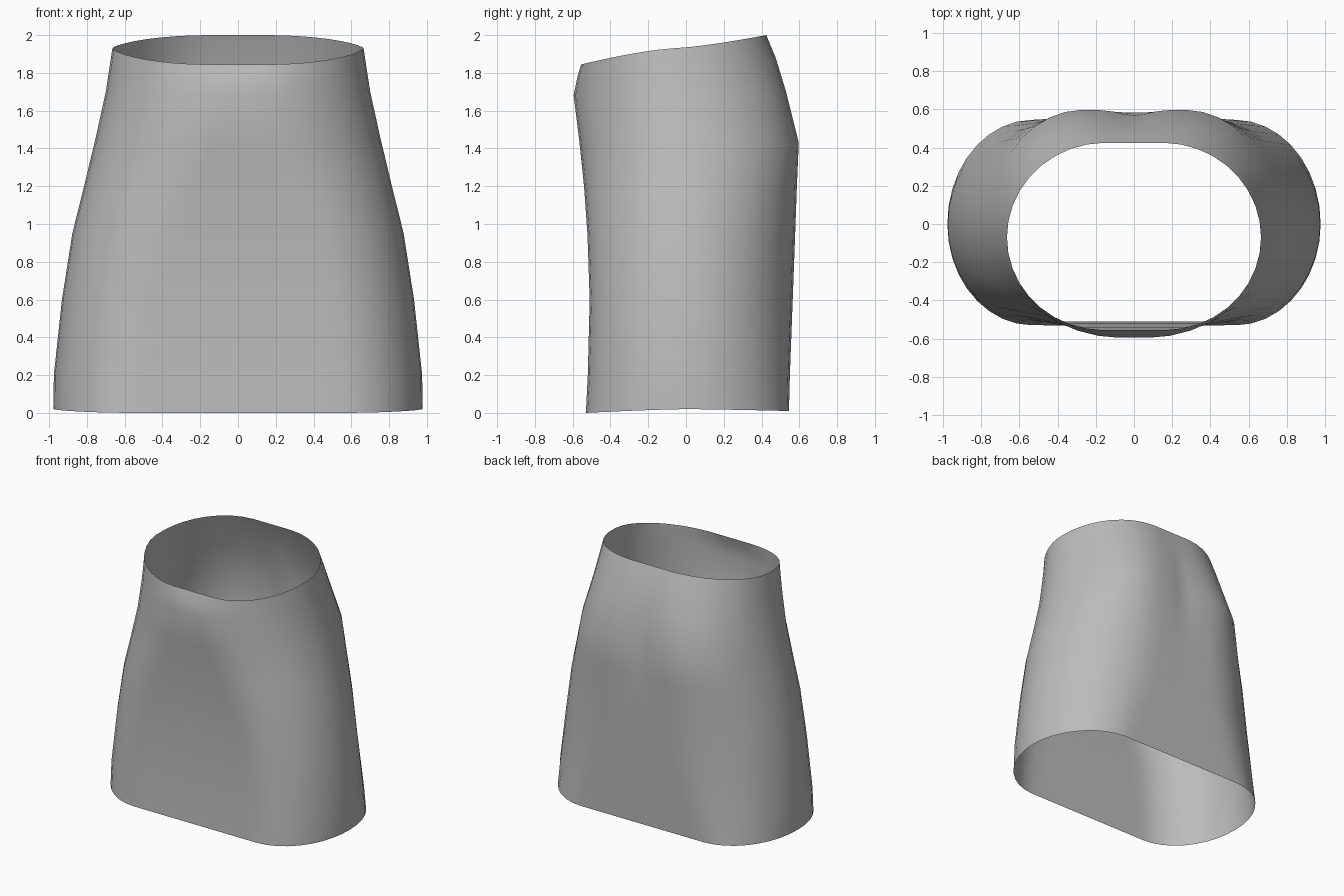
import bpy
import bmesh
from math import cos, sin, exp, pi

cube = bpy.data.objects.get("Cube")
if cube:
    bpy.data.objects.remove(cube, do_unlink=True)

# Grey cloth
cloth = bpy.data.materials.new("grey cloth")
cloth.use_nodes = True
colour = (0.5, 0.5, 0.5, 1)
cloth.diffuse_color = colour
cloth.node_tree.nodes["Principled BSDF"].inputs["Base Color"].default_value = colour

# Rings from hem to waist: front z, side z, back z, half width,
# front y, back y, centre y, flat half width at front and at back
RINGS = [
    (0, .02, .01, .977, -.53, .545, 0, .53, .53),
    (.2, .2, .2, .975, -.52, .55, 0, .52, .44),
    (.6, .6, .6, .932, -.51, .565, 0, .47, .3),
    (.95, .95, .95, .877, -.522, .578, 0, .38, .26),
    (1.2, 1.2, 1.2, .815, -.54, .587, 0, .27, .26),
    (1.44, 1.45, 1.43, .755, -.565, .597, -.01, .14, .27),
    (1.68, 1.7, 1.7, .70, -.595, .53, -.04, .07, .2),
    (1.78, 1.83, 1.88, .68, -.575, .475, -.06, .1, .16),
    (1.845, 1.93, 2, .665, -.555, .425, -.07, .16, .15),
]
QUARTER = 14
SEGMENTS = 4 * QUARTER
ARC = .65  # share of each quarter spent on the rounded side


def ring_point(ring, i):
    zf, zs, zb, half, yf, yb, yc, flat_front, flat_back = ring
    q = 1 - abs(1 - (i / QUARTER) % 2)
    side = 1 if i <= QUARTER or i > 3 * QUARTER else -1
    back = i <= 2 * QUARTER
    end_y, end_z, flat = (yb, zb, flat_back) if back else (yf, zf, flat_front)
    if q < ARC:
        angle = q / ARC * pi / 2
        x, v = flat + (half - flat) * cos(angle), sin(angle)
    else:
        x, v = flat * (1 - q) / (1 - ARC), 1
    y = yc + v * (end_y - yc)
    z = zs + v ** 1.35 * (end_z - zs)
    if back:  # shallow crease down the middle of the back
        y -= .03 * exp(-(x / .1) ** 2 - ((z - 1.42) / .15) ** 2)
    return side * x, y, z


# Open tube of cloth
bm = bmesh.new()
loops = [[bm.verts.new(ring_point(r, i)) for i in range(SEGMENTS)] for r in RINGS]
for low, high in zip(loops, loops[1:]):
    for i in range(SEGMENTS):
        j = (i + 1) % SEGMENTS
        bm.faces.new((low[i], low[j], high[j], high[i])).smooth = True
mesh = bpy.data.meshes.new("skirt")
bm.to_mesh(mesh)
bm.free()
mesh.materials.append(cloth)
skirt = bpy.data.objects.new("skirt", mesh)
bpy.context.collection.objects.link(skirt)
